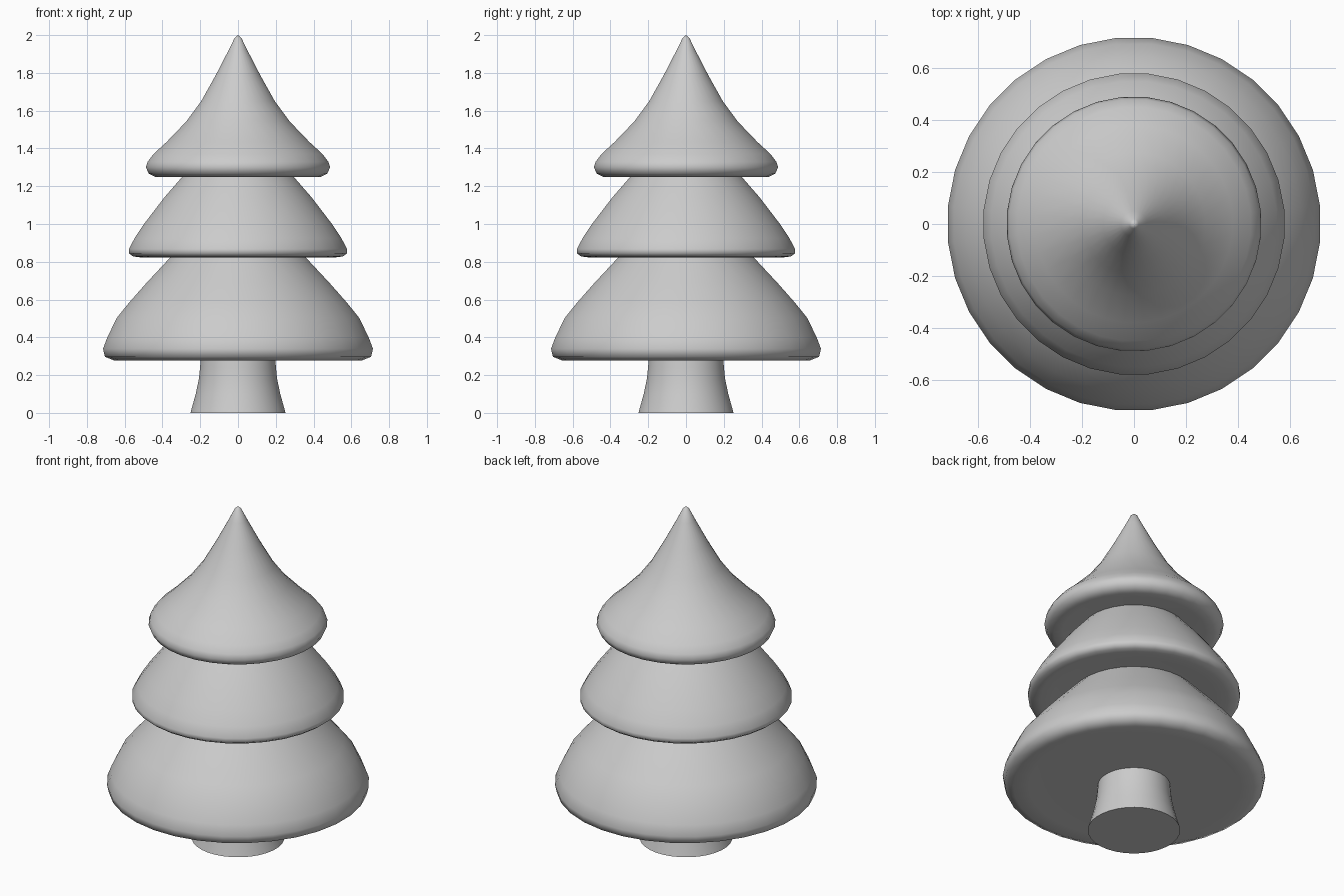
import bpy, bmesh, math

if "Cube" in bpy.data.objects:
    bpy.data.objects.remove(bpy.data.objects["Cube"])

SIDES = 32


def lathe(name, profile, angle):
    """Revolve (radius, height) points, listed top to bottom, about z."""
    bm = bmesh.new()
    rings = []
    for r, z in profile:
        if r == 0:
            rings.append([bm.verts.new((0, 0, z))] * SIDES)
        else:
            rings.append([bm.verts.new((r * math.cos(a), r * math.sin(a), z))
                          for a in (2 * math.pi * (i + 0.5) / SIDES for i in range(SIDES))])
    for top, low in zip(rings, rings[1:]):
        for i in range(SIDES):
            j = (i + 1) % SIDES
            corners = [top[i], low[i], low[j], top[j]]
            bm.faces.new(list(dict.fromkeys(corners)))
    bmesh.ops.recalc_face_normals(bm, faces=bm.faces)
    mesh = bpy.data.meshes.new(name)
    bm.to_mesh(mesh)
    bm.free()
    obj = bpy.data.objects.new(name, mesh)
    bpy.context.collection.objects.link(obj)
    bpy.ops.object.select_all(action='DESELECT')
    obj.select_set(True)
    bpy.context.view_layer.objects.active = obj
    bpy.ops.object.shade_smooth_by_angle(angle=math.radians(angle))
    return obj


# Three foliage tiers, each with a rounded rim and a flat underside
top_tier = [(0, 2.0), (0.018, 1.985), (0.05, 1.92), (0.12, 1.785), (0.196, 1.65),
            (0.275, 1.543), (0.38, 1.434), (0.45, 1.37), (0.48, 1.33), (0.49, 1.3),
            (0.475, 1.267), (0.44, 1.25), (0.39, 1.252)]
middle_tier = [(0.29, 1.257), (0.39, 1.143), (0.5, 1.0), (0.55, 0.925), (0.58, 0.868),
               (0.58, 0.845), (0.558, 0.828), (0.515, 0.823), (0.45, 0.828)]
bottom_tier = [(0.352, 0.832), (0.487, 0.688), (0.58, 0.583), (0.645, 0.503),
               (0.695, 0.4), (0.718, 0.34), (0.708, 0.297), (0.66, 0.278),
               (0.58, 0.28), (0.4, 0.282), (0.19, 0.282)]
lathe("foliage", top_tier + middle_tier + bottom_tier, 60)

# Trunk flaring toward a flat base
lathe("trunk", [(0.198, 0.285), (0.202, 0.24), (0.208, 0.18), (0.225, 0.1),
                (0.253, 0), (0, 0)], 40)
